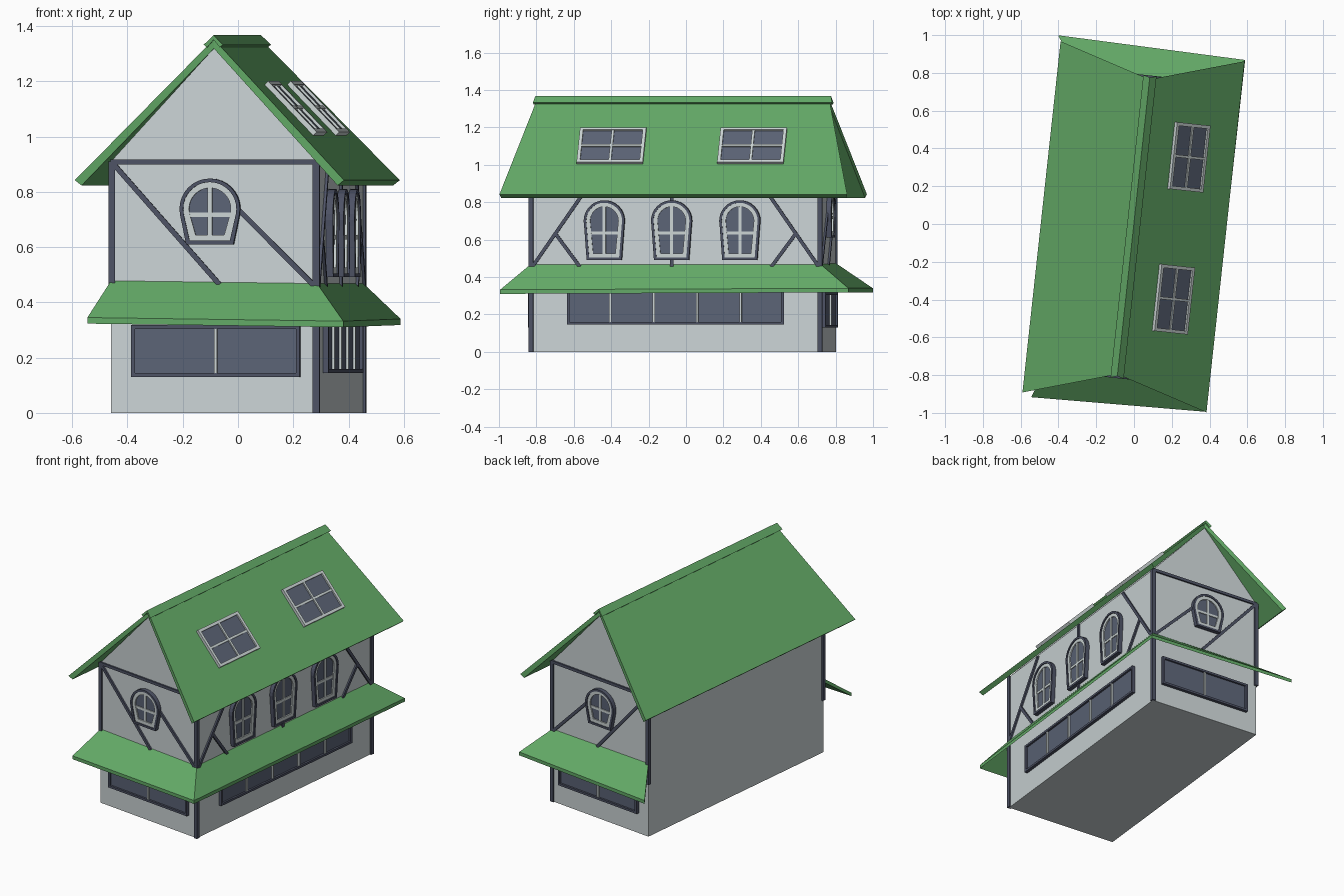
import bpy, bmesh, math
from mathutils import Matrix, Vector

if "Cube" in bpy.data.objects:
    bpy.data.objects.remove(bpy.data.objects["Cube"], do_unlink=True)

# House stands slightly turned about z
WORLD = Matrix.Translation((-0.0025, -0.015, 0)) @ Matrix.Rotation(math.radians(-6.2), 4, 'Z')
W, L, EAVE, APEX = 0.375, 0.78, 0.91, 1.32   # half width, half length, wall heights


def material(name, rgb):
    m = bpy.data.materials.new(name)
    m.use_nodes = True
    m.diffuse_color = (*rgb, 1)
    m.node_tree.nodes["Principled BSDF"].inputs["Base Color"].default_value = (*rgb, 1)
    return m


PLASTER = material("pale plaster", (0.60, 0.66, 0.67))
WHITE = material("white frame", (0.60, 0.66, 0.66))
GLASS = material("slate glass", (0.105, 0.125, 0.18))
TIMBER = material("dark timber", (0.075, 0.085, 0.13))
GREEN = material("green roofing", (0.125, 0.40, 0.135))


def axes(s, up, out, origin):
    m = Matrix((s, up, out)).transposed().to_4x4()
    m.translation = Vector(origin)
    return m


# Drawing planes: x along the wall, y up, z outwards
FRONT = axes((1, 0, 0), (0, 0, 1), (0, -1, 0), (0, -L, 0))
BACK = axes((1, 0, 0), (0, 0, 1), (0, 1, 0), (0, L, 0))
RIGHT = axes((0, 1, 0), (0, 0, 1), (1, 0, 0), (W, 0, 0))


def build(name, verts, faces, mat, plane=Matrix()):
    bm = bmesh.new()
    vs = [bm.verts.new(WORLD @ plane @ Vector(v)) for v in verts]
    for f in faces:
        bm.faces.new([vs[i] for i in f])
    bmesh.ops.recalc_face_normals(bm, faces=bm.faces)
    me = bpy.data.meshes.new(name)
    bm.to_mesh(me)
    bm.free()
    me.materials.append(mat)
    ob = bpy.data.objects.new(name, me)
    bpy.context.collection.objects.link(ob)
    return ob


def slab(name, pts, depth, mat, plane, base=-0.005):
    """Outline extruded away from its plane."""
    n = len(pts)
    verts = [(x, y, base) for x, y in pts] + [(x, y, depth) for x, y in pts]
    faces = [range(n), range(n, 2 * n)]
    faces += [(i, (i + 1) % n, (i + 1) % n + n, i + n) for i in range(n)]
    return build(name, verts, faces, mat, plane)


def ring(name, outer, inner, depth, mat, plane):
    """Frame between two outlines."""
    n = len(outer)
    loops = [(outer, 0), (outer, depth), (inner, depth), (inner, 0)]
    verts = [(x, y, z) for pts, z in loops for x, y in pts]
    faces = [(k * n + i, k * n + (i + 1) % n, (k + 1) % 4 * n + (i + 1) % n, (k + 1) % 4 * n + i)
             for k in range(4) for i in range(n)]
    return build(name, verts, faces, mat, plane)


def rect(x0, x1, y0, y1, inset=0):
    x0, x1, y0, y1 = x0 + inset, x1 - inset, y0 + inset, y1 - inset
    return [(x0, y0), (x1, y0), (x1, y1), (x0, y1)]


def beam(name, a, b, plane, width=0.018, depth=0.01, mat=TIMBER):
    a, b = Vector(a), Vector(b)
    d = (b - a).normalized() * width / 2
    n = Vector((-d.y, d.x))
    return slab(name, [a + n, a - n, b - n, b + n], depth, mat, plane)


def arch(cx, cz, r, base, bottom, inset=0):
    """Round-headed outline that narrows towards the sill."""
    arc = [math.radians(-12 + 204 * i / 18) for i in range(19)]
    r, base, bottom = r - inset, base - inset, bottom + inset
    return ([(cx - base, bottom), (cx + base, bottom)]
            + [(cx + r * math.cos(a), cz + r * math.sin(a)) for a in arc])


def arch_window(name, plane, cx, cz, base, bottom, r=0.11):
    o = [arch(cx, cz, r, base, bottom, i) for i in (0, 0.013, 0.034)]
    ring(name + "_surround", o[0], o[1], 0.026, TIMBER, plane)
    ring(name + "_frame", o[1], o[2], 0.02, WHITE, plane)
    slab(name + "_glass", o[1], 0.012, GLASS, plane)
    bar_z = bottom + 0.45 * (cz + r - bottom)
    beam(name + "_upright", (cx, bottom + 0.02), (cx, cz + r - 0.02), plane, 0.016, 0.018, WHITE)
    beam(name + "_crossbar", (cx - r + 0.022, bar_z), (cx + r - 0.022, bar_z), plane, 0.016, 0.017, WHITE)


def shop_window(name, plane, x0, x1, z0, z1, panes):
    ring(name + "_frame", rect(x0, x1, z0, z1), rect(x0, x1, z0, z1, 0.014), 0.02, TIMBER, plane)
    slab(name + "_glass", rect(x0, x1, z0, z1, 0.005), 0.008, GLASS, plane)
    for i in range(1, panes):
        x = x0 + (x1 - x0) * i / panes
        beam(f"{name}_bar_{i}", (x, z0 + 0.014), (x, z1 - 0.014), plane, 0.012, 0.018, WHITE)


# Walls
slab("walls", [(-W, 0), (W, 0), (W, EAVE), (0, APEX), (-W, EAVE)], 0, PLASTER, FRONT, -2 * L)


# Roof: folded slab whose ends rake outwards towards the eaves
def folded(name, outer, drop, half, eave_half, mat):
    (eu, ez), rz = outer
    prof = [(-eu, ez), (0, rz), (eu, ez), (eu - drop, ez - drop * 0.8), (0, rz - drop * 1.4),
            (-eu + drop, ez - drop * 0.8)]
    verts = [(u, s * (half + (eave_half - half) * abs(u) / eu), z) for s in (-1, 1) for u, z in prof]
    faces = [(i, (i + 1) % 6, (i + 1) % 6 + 6, i + 6) for i in range(6)]
    for k in (0, 6):
        faces += [(k, k + 1, k + 4, k + 5), (k + 1, k + 2, k + 3, k + 4)]
    return build(name, verts, faces, mat)


folded("roof", ((0.49, 0.842), 1.352), 0.024, 0.785, 0.935, GREEN)
folded("ridge_cap", ((0.035, 1.332), 1.367), 0.012, 0.795, 0.805, GREEN)

# Awning around the front, right and back
inner = [(-W, -L, 0.478), (W, -L, 0.468), (W, L, 0.468), (-W, L, 0.474)]
rim = [(-0.442, -0.955, 0.345), (0.487, -0.932, 0.332), (0.492, 0.942, 0.34), (-0.507, 0.965, 0.34)]
top = inner + rim
under = [(x, y, z - 0.022) for x, y, z in top]
faces = []
for i in range(3):
    faces += [(i, i + 1, i + 5, i + 4), (i + 8, i + 9, i + 13, i + 12),
              (i + 4, i + 5, i + 13, i + 12), (i, i + 1, i + 9, i + 8)]
faces += [(0, 4, 12, 8), (3, 7, 15, 11)]
build("awning", top + under, faces, GREEN)

# Corner posts: full height on the right, upper floor on the left
GROUND = Matrix()
for side, bottom in ((-1, 0.34), (1, 0)):
    for end in (-1, 1):
        x, y, h = side * (W - 0.003), end * (L - 0.003), 0.012
        slab("corner_post", rect(x - h, x + h, y - h, y + h), EAVE, TIMBER, GROUND, bottom)

# Gable ends
for name, plane in (("front", FRONT), ("back", BACK)):
    beam(name + "_tie_beam", (-W, 0.907), (W, 0.907), plane)
    beam(name + "_long_brace", (-0.365, 0.9), (0.02, 0.465), plane)
    beam(name + "_short_brace", (0.085, 0.74), (0.365, 0.46), plane)
    arch_window(name + "_arch_window", plane, -0.013, 0.738, 0.086, 0.61)
    shop_window(name + "_shop_window", plane, -0.30, 0.314, 0.13, 0.318, 2)

# Right side
for v in (-0.382, -0.02, 0.347):
    arch_window("side_arch_window", RIGHT, v, 0.70, 0.094, 0.492)
shop_window("side_shop_window", RIGHT, -0.583, 0.584, 0.145, 0.33, 5)
beam("side_stud", (-0.02, 0.45), (-0.02, EAVE), RIGHT)
for s in (-1, 1):
    beam("side_brace", (s * 0.46, 0.9), (s * 0.77, 0.455), RIGHT)
    beam("side_strut", (s * 0.645, 0.63), (s * 0.515, 0.455), RIGHT)

# Skylights on the right roof slope
slope = math.atan2(1.352 - 0.842, 0.49)
c, s = math.cos(slope), math.sin(slope)
for v in (-0.358, 0.398):
    plane = axes((0, 1, 0), (-c, 0, s), (s, 0, c), (0.246, v, 1.352 - 0.246 * s / c))
    a, b = 0.178, 0.128
    ring("skylight_frame", rect(-a, a, -b, b), rect(-a, a, -b, b, 0.018), 0.018, WHITE, plane)
    slab("skylight_glass", rect(-a, a, -b, b, 0.005), 0.008, GLASS, plane)
    beam("skylight_upright", (0, -b + 0.018), (0, b - 0.018), plane, 0.014, 0.016, WHITE)
    beam("skylight_crossbar", (-a + 0.018, 0), (a - 0.018, 0), plane, 0.014, 0.015, WHITE)
